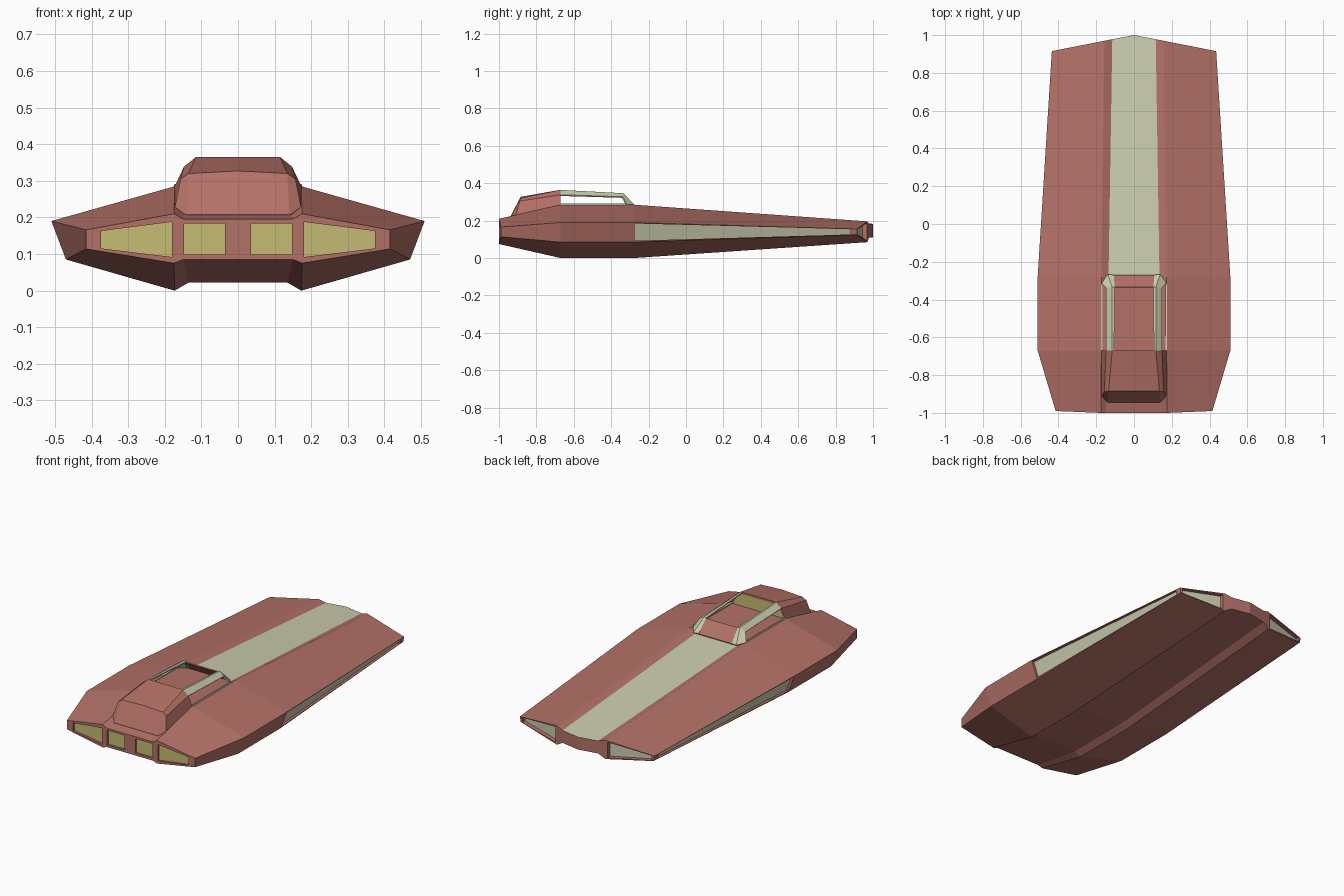
import bpy, bmesh
from mathutils import Vector as V

if "Cube" in bpy.data.objects:
    bpy.data.objects.remove(bpy.data.objects["Cube"])


def material(name, rgb):
    m = bpy.data.materials.new(name)
    m.diffuse_color = (*rgb, 1)
    m.use_nodes = True
    m.node_tree.nodes["Principled BSDF"].inputs["Base Color"].default_value = m.diffuse_color
    return m


MATS = [material("red_paint", (0.45, 0.165, 0.135)),
        material("pale_panel", (0.60, 0.61, 0.43)),
        material("yellow_light", (0.56, 0.50, 0.17))]
RED, PALE, YELLOW = 0, 1, 2


class Half:
    """Collects faces for the +x half of a part, then mirrors it."""

    def __init__(self):
        self.bm = bmesh.new()

    def face(self, pts, mat=RED):
        f = self.bm.faces.new([self.bm.verts.new(p) for p in pts])
        f.material_index = mat

    def recess(self, c, u0, u1, v0, v1, inward, mat):
        # framed, sunken panel inside quad c
        c = [V(p) for p in c]

        def at(u, v):
            return c[0].lerp(c[1], u).lerp(c[3].lerp(c[2], u), v)
        inner = [at(u0, v0), at(u1, v0), at(u1, v1), at(u0, v1)]
        deep = [p + V(inward) for p in inner]
        for i in range(4):
            j = (i + 1) % 4
            self.face([c[i], c[j], inner[j], inner[i]])
            self.face([inner[i], inner[j], deep[j], deep[i]])
        self.face(deep, mat)

    def finish(self, name, thick=0):
        bm = self.bm
        bmesh.ops.remove_doubles(bm, verts=bm.verts, dist=0.0005)
        bmesh.ops.mirror(bm, geom=bm.verts[:] + bm.edges[:] + bm.faces[:],
                         axis='X', merge_dist=0.0005)
        bmesh.ops.remove_doubles(bm, verts=bm.verts, dist=0.0005)
        bmesh.ops.recalc_face_normals(bm, faces=bm.faces)
        me = bpy.data.meshes.new(name)
        bm.to_mesh(me)
        bm.free()
        for m in MATS:
            me.materials.append(m)
        ob = bpy.data.objects.new(name, me)
        bpy.context.collection.objects.link(ob)
        if thick:
            mod = ob.modifiers.new("thickness", 'SOLIDIFY')
            mod.thickness = thick
            mod.offset = 0
        return ob


def section(ys, xs, zs):
    """Half ring: centre, channel, ridge, rim top, rim bottom, ridge, channel, centre."""
    yc, ych, yr, yo = ys
    xc, xr, xo, xb = xs
    c1, r1, o1, o0, r0, c0 = zs
    return [(0, yc, c1), (xc, ych, c1), (xr, yr, r1), (xo, yo, o1),
            (xb, yo, o0), (xr, yr, r0), (xc, ych, c0), (0, yc, c0)]


# hull lofted through four stations
mid_x, mid_z = (0.135, 0.173, 0.51, 0.47), (0.265, 0.285, 0.19, 0.085, 0.0, 0.022)
rings = [
    section((-1, -1, -1, -0.99), (0.15, 0.175, 0.415, 0.415),
            (0.195, 0.21, 0.166, 0.114, 0.075, 0.085)),
    section((-0.67,) * 4, mid_x, mid_z),
    section((-0.28,) * 4, mid_x, mid_z),
    section((1, 0.978, 0.97, 0.915), (0.115, 0.157, 0.435, 0.43),
            (0.183, 0.196, 0.155, 0.125, 0.085, 0.11)),
]
h = Half()
for s in range(3):
    a, b = rings[s], rings[s + 1]
    for i in range(7):
        if s == 2 and i == 3:       # long side panel
            h.recess([a[4], b[4], b[3], a[3]], 0.005, 0.97, 0.07, 0.95,
                     (-0.015, 0, 0), PALE)
        else:
            h.face([a[i], a[i + 1], b[i + 1], b[i]],
                   PALE if s == 2 and i == 0 else RED)
# nose lights and tail panels
n, t = rings[0], rings[3]
h.recess([n[7], n[6], n[1], n[0]], 0.24, 0.98, 0.12, 0.89, (0, 0.012, 0), YELLOW)
h.face([n[6], n[5], n[2], n[1]])
h.recess([n[5], n[4], n[3], n[2]], 0.025, 0.83, 0.12, 0.84, (0, 0.012, 0), YELLOW)
h.face([t[7], t[6], t[1], t[0]])
h.face([t[6], t[5], t[2], t[1]])
h.recess([t[5], t[4], t[3], t[2]], 0.04, 0.95, 0.08, 0.92, (0, -0.025, 0), PALE)
h.finish("hull")

# solid cabin front
front = [(0.172, -0.91, 0.19), (0.172, -0.91, 0.23), (0.157, -0.888, 0.305),
         (0.135, -0.885, 0.32), (0, -0.885, 0.327)]
rear = [(0.173, -0.67, 0.26), (0.173, -0.67, 0.285), (0.148, -0.67, 0.338),
        (0.115, -0.67, 0.365), (0, -0.67, 0.365)]
low, chin, base = (0.14, -0.945, 0.208), (0, -0.945, 0.208), (0.14, -0.94, 0.19)
h = Half()
for i in range(4):
    h.face([front[i], front[i + 1], rear[i + 1], rear[i]])
h.face([chin, low, front[3], front[4]])
h.face([low, front[1], front[2], front[3]])
h.face([low, base, front[0], front[1]])
h.face([chin, low, base, (0, -0.94, 0.19)])
h.face([rear[0], (0, -0.67, 0.26), base, front[0]])
h.face([(0, -0.67, 0.26), (0, -0.94, 0.19), base])
# rear-facing bulkhead with yellow panel
inner = [(0.16, -0.67, 0.26), (0.16, -0.67, 0.288), (0.138, -0.67, 0.331),
         (0.11, -0.67, 0.353), (0, -0.67, 0.353)]
for i in range(4):
    h.face([rear[i], rear[i + 1], inner[i + 1], inner[i]])
h.face(inner + [(0, -0.67, 0.26)], YELLOW)
h.finish("cabin_front")

# open cockpit floor
h = Half()
h.face([(0, -0.67, 0.278), (0.173, -0.67, 0.278), (0.173, -0.32, 0.278),
        (0.14, -0.275, 0.272), (0, -0.275, 0.272)])
h.finish("cockpit_floor", 0.01)

# roof rails, corner pillars and sills
C_in, C_mid, C_out = (0.103, -0.335, 0.34), (0.115, -0.335, 0.343), (0.146, -0.34, 0.325)
h = Half()
h.face([(0.106, -0.67, 0.36), (0.115, -0.67, 0.36), C_mid, C_in], PALE)
h.face([(0.115, -0.67, 0.36), (0.146, -0.67, 0.335), C_out, C_mid], PALE)
h.face([C_in, C_mid, (0.138, -0.27, 0.272), (0.108, -0.272, 0.272)], PALE)
h.face([C_mid, C_out, (0.17, -0.315, 0.278), (0.138, -0.27, 0.272)], PALE)
h.face([(0.173, -0.67, 0.28), (0.17, -0.67, 0.291), (0.17, -0.32, 0.291),
        (0.173, -0.32, 0.28)], PALE)
h.finish("cockpit_frame", 0.008)

# sloped plate between rear pillars
h = Half()
h.face([(0, -0.335, 0.34), C_in, (0.108, -0.272, 0.272), (0, -0.272, 0.272)])
h.finish("cockpit_rear_plate", 0.006)
